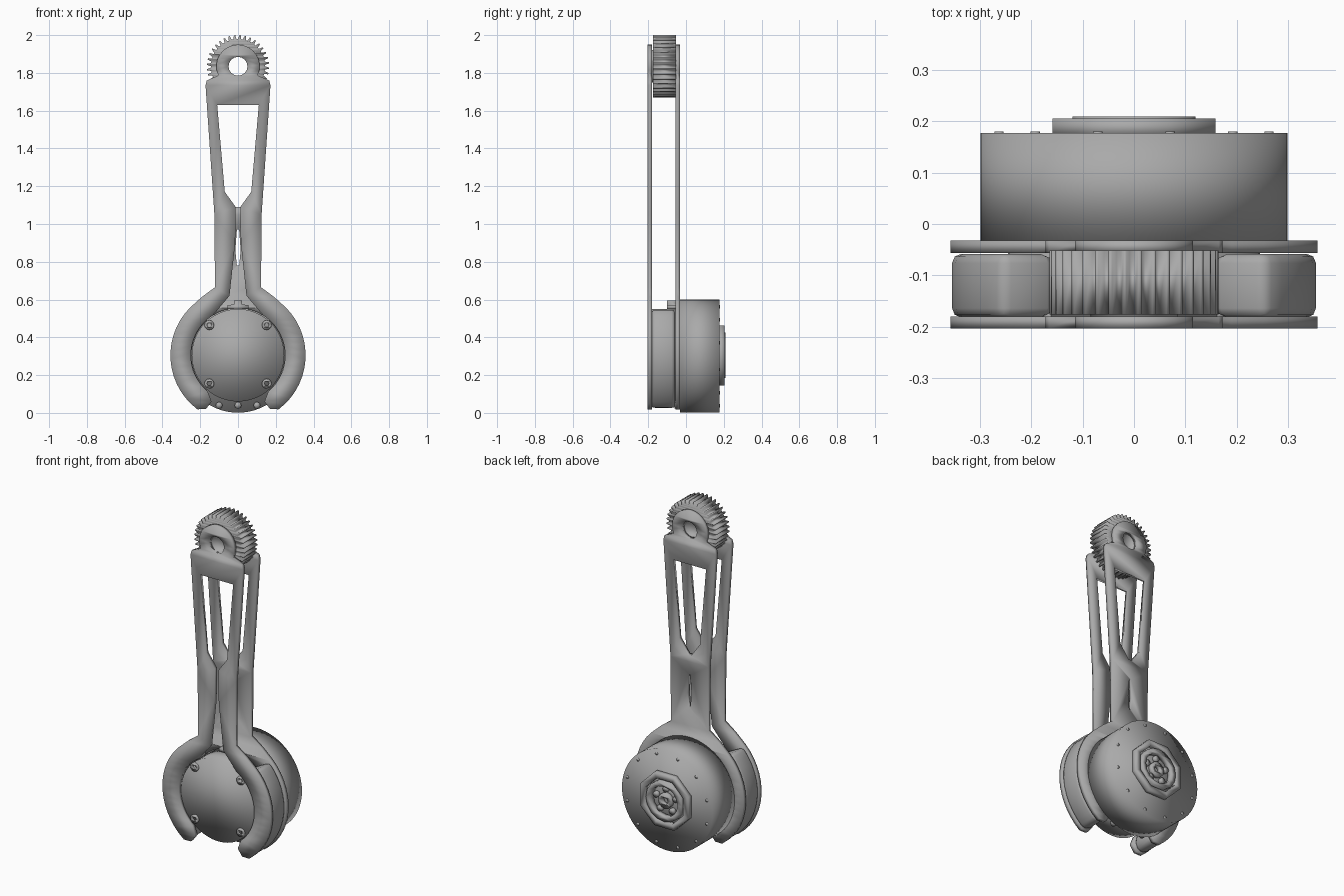
import bpy
from math import sin, cos, pi, radians

cube = bpy.data.objects.get("Cube")
if cube:
    bpy.data.objects.remove(cube, do_unlink=True)

grey = bpy.data.materials.new("machined grey")
grey.use_nodes = True
grey.diffuse_color = (0.4, 0.4, 0.4, 1)
grey.node_tree.nodes["Principled BSDF"].inputs["Base Color"].default_value = (0.4, 0.4, 0.4, 1)

MOTOR_Z = 0.305
GEAR_Z = 1.835


def arc(r, cz, start, end, n):
    """Points on an arc in the front plane, angles in degrees."""
    step = (end - start) / n
    return [(r * cos(radians(start + step * i)), cz + r * sin(radians(start + step * i)))
            for i in range(n + 1)]


def circle(r, cz, n, cx=0.0, turn=0.0):
    return [(cx + r * cos(2 * pi * (i + turn) / n), cz + r * sin(2 * pi * (i + turn) / n))
            for i in range(n)]


def mirrored(half):
    """Close a right-hand half outline with its mirror image."""
    return half + [(-x, z) for x, z in reversed(half)]


def slab(name, loops, front, back, bevel=0.0):
    """Filled profile in the xz plane, extruded from y=front to y=back; inner loops cut holes."""
    curve = bpy.data.curves.new(name, "CURVE")
    curve.dimensions = "2D"
    curve.fill_mode = "BOTH"
    curve.extrude = (back - front) / 2
    for pts in loops:
        spline = curve.splines.new("POLY")
        spline.points.add(len(pts) - 1)
        for p, (x, z) in zip(spline.points, pts):
            p.co = (x, z, 0, 1)
        spline.use_cyclic_u = True
    obj = bpy.data.objects.new(name, curve)
    bpy.context.collection.objects.link(obj)
    obj.location.y = (front + back) / 2
    obj.rotation_euler.x = pi / 2
    bpy.ops.object.select_all(action="DESELECT")
    obj.select_set(True)
    bpy.context.view_layer.objects.active = obj
    bpy.ops.object.convert(target="MESH")
    obj = bpy.context.object
    obj.name = name
    obj.data.materials.clear()
    obj.data.materials.append(grey)
    weld = obj.modifiers.new("weld", "WELD")
    weld.merge_threshold = 0.0005
    if bevel:
        mod = obj.modifiers.new("bevel", "BEVEL")
        mod.width = bevel
        mod.segments = 2
        mod.limit_method = "ANGLE"
        mod.angle_limit = radians(40)
    bpy.ops.object.shade_smooth_by_angle(angle=radians(30))
    return obj


# Shared outlines of the two link plates
head = arc(0.115, GEAR_Z, 90, -25, 8) + [(0.165, 1.76), (0.172, 1.735)]
leg = [(0.125, 1.05), (0.122, 0.665), (0.19, 0.615)]
horn = arc(0.358, MOTOR_Z, 45, -53, 14) + [(0.17, 0.02), (0.14, 0.06)]
bore = circle(0.05, GEAR_Z, 16)
window = [(0.11, 1.63), (0.07, 1.17), (0.012, 1.09)]

# Front plate: legs split by a tapering slot that runs into the window
front_half = (head + leg + horn + arc(0.25, MOTOR_Z, -50, 58, 14)
              + [(0.045, 0.62), (0.015, 0.9)] + window[::-1])
slab("front_link_plate", [mirrored(front_half), bore], -0.203, -0.18)

# Rear plate: closed web with a short slit
rear_half = head + leg + horn + arc(0.25, MOTOR_Z, -50, 84, 16)
slit = mirrored([(0.006, 0.97), (0.014, 0.86), (0.006, 0.78)])
slab("rear_link_plate", [mirrored(rear_half), mirrored(window), bore, slit], -0.056, -0.032)

# Crescent pads clamped between the plates, one on each side
pad = arc(0.355, MOTOR_Z, 44, -52, 12) + [(0.17, 0.03), (0.155, 0.07)] + arc(0.247, MOTOR_Z, -48, 52, 12)
for side, sign in (("left", 1), ("right", -1)):
    slab(side + "_pad", [[(sign * x, z) for x, z in pad]], -0.182, -0.058, 0.02)

# Output gear with its bearing collar
teeth = 36
gear = []
for i in range(teeth):
    for frac, r in ((0, 0.143), (0.35, 0.145), (0.5, 0.165), (0.75, 0.165)):
        a = 2 * pi * (i + frac) / teeth
        gear.append((r * cos(a), GEAR_Z + r * sin(a)))
slab("output_gear", [gear, circle(0.055, GEAR_Z, 24)], -0.176, -0.052)
slab("bearing_collar", [circle(0.085, GEAR_Z, 20), bore], -0.2, -0.034)

# Motor: front cap, main drum, mounting flange
slab("front_cap", [circle(0.245, MOTOR_Z, 48)], -0.188, -0.03)
slab("motor_drum", [circle(0.299, 0.3, 64)], -0.032, 0.177)
slab("cable_socket", [[(-0.055, 0.55), (0.055, 0.55), (0.055, 0.57), (0.02, 0.575),
                       (0.02, 0.595), (-0.02, 0.595), (-0.02, 0.575), (-0.055, 0.57)]], -0.1, -0.03)

# Screws on the front cap and the lower flange
for n, (x, z) in enumerate([(s * 0.152, h) for s in (-1, 1) for h in (0.155, 0.465)]):
    slab(f"cap_screw_{n + 1}", [circle(0.026, z, 12, x), circle(0.012, z, 6, x)], -0.196, -0.17)
for n, x in enumerate((-0.1, 0.0, 0.1)):
    slab(f"flange_screw_{n + 1}", [circle(0.018, 0.04, 10, x)], -0.06, -0.03)

# Rear cover: ring of bolts, octagonal boss and spoked hub
for n in range(12):
    a = 2 * pi * (n + 0.5) / 12
    slab(f"rim_bolt_{n + 1}", [circle(0.009, 0.3 + 0.272 * sin(a), 8, 0.272 * cos(a))], 0.17, 0.18)
slab("rear_boss", [circle(0.172, 0.305, 8, 0, 0.5), circle(0.135, 0.305, 8, 0, 0.5)], 0.17, 0.205)
slab("rear_bearing", [circle(0.12, 0.305, 16), circle(0.09, 0.305, 16)], 0.17, 0.209)
slab("rear_hub", [circle(0.045, 0.305, 12), circle(0.02, 0.305, 12)], 0.17, 0.2)
for n in range(5):
    a = 2 * pi * n / 5 + 0.3
    slab(f"hub_pin_{n + 1}", [circle(0.018, 0.305 + 0.068 * sin(a), 8, 0.068 * cos(a))], 0.17, 0.195)
